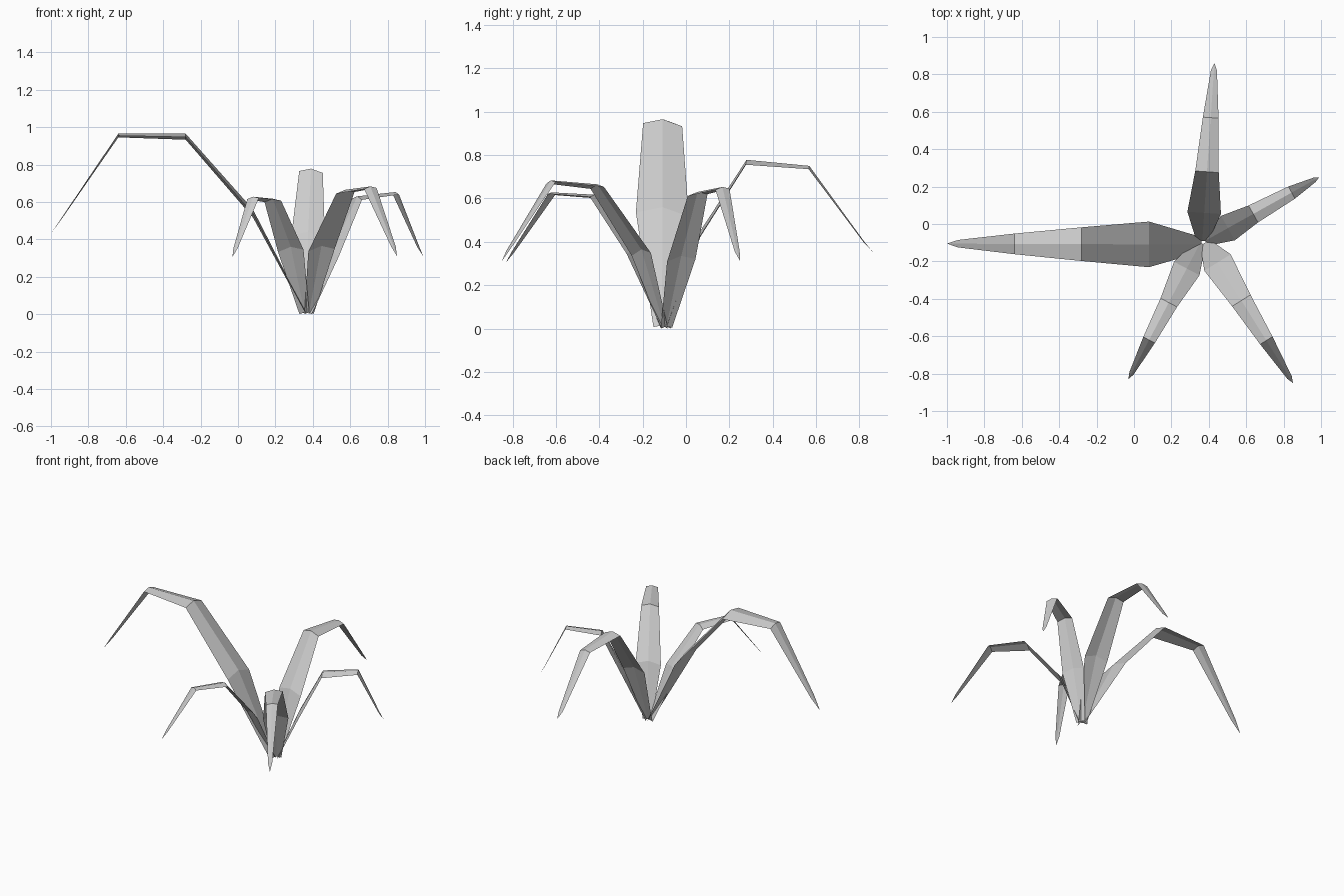
import bpy
import bmesh
from mathutils import Vector

cube = bpy.data.objects.get("Cube")
if cube:
    bpy.data.objects.remove(cube, do_unlink=True)

grey = bpy.data.materials.new("pale_grey")
grey.use_nodes = True
colour = (0.6, 0.6, 0.6, 1)
grey.diffuse_color = colour
grey.node_tree.nodes["Principled BSDF"].inputs["Base Color"].default_value = colour


def leaf(name, base, tip, stations):
    """Folded blade; stations are (distance, ridge height, half width)."""
    base, tip = Vector(base), Vector(tip)
    heading = (tip - base).xy.normalized().to_3d()
    side = Vector((-heading.y, heading.x, 0))
    start = Vector((base.x, base.y, 0))
    bm = bmesh.new()
    rows = []
    for dist, height, half in stations:
        ridge = start + heading * dist + Vector((0, 0, height))
        row = []
        # Edges hang below the ridge, the left one slightly higher
        for sign, drop in ((1, 0.2), (0, 0), (-1, 0.36)):
            p = ridge + side * half * sign
            p.z = max(0, p.z - half * drop)
            row.append(bm.verts.new(p))
        rows.append(row)
    for a, b in zip(rows, rows[1:]):
        for i in range(2):
            bm.faces.new((a[i], a[i + 1], b[i + 1], b[i]))
    # Pointed end
    point = bm.verts.new(tip)
    for i in range(2):
        bm.faces.new((rows[-1][i], rows[-1][i + 1], point))
    bmesh.ops.recalc_face_normals(bm, faces=bm.faces)
    if sum(f.normal.z for f in bm.faces) < 0:
        bmesh.ops.reverse_faces(bm, faces=bm.faces)
    mesh = bpy.data.meshes.new(name)
    bm.to_mesh(mesh)
    bm.free()
    mesh.materials.append(grey)
    obj = bpy.data.objects.new(name, mesh)
    bpy.context.collection.objects.link(obj)


# Five arching leaves around one root
leaf("right_leaf", (0.36, -0.11, 0), (-1, -0.105, 0.43),
     [(0, 0.015, 0.04), (0.28, 0.56, 0.122), (0.64, 0.965, 0.09),
      (1.0, 0.965, 0.055), (1.30, 0.52, 0.02)])
leaf("back_leaf", (0.365, -0.09, 0), (0.43, 0.86, 0.355),
     [(0, 0.01, 0.032), (0.15, 0.44, 0.09), (0.37, 0.778, 0.063),
      (0.66, 0.75, 0.042), (0.915, 0.4, 0.016)])
leaf("left_leaf", (0.38, -0.09, 0), (0.99, 0.25, 0.31),
     [(0, 0.01, 0.03), (0.14, 0.335, 0.075), (0.295, 0.63, 0.052),
      (0.53, 0.653, 0.037), (0.67, 0.36, 0.013)])
leaf("front_left_leaf", (0.38, -0.1, 0), (0.85, -0.85, 0.31),
     [(0, 0.01, 0.03), (0.125, 0.365, 0.083), (0.365, 0.665, 0.058),
      (0.617, 0.683, 0.039), (0.85, 0.365, 0.014)])
leaf("front_right_leaf", (0.355, -0.1, 0), (-0.03, -0.83, 0.305),
     [(0, 0.01, 0.03), (0.156, 0.36, 0.077), (0.362, 0.617, 0.05),
      (0.588, 0.628, 0.035), (0.79, 0.355, 0.013)])
